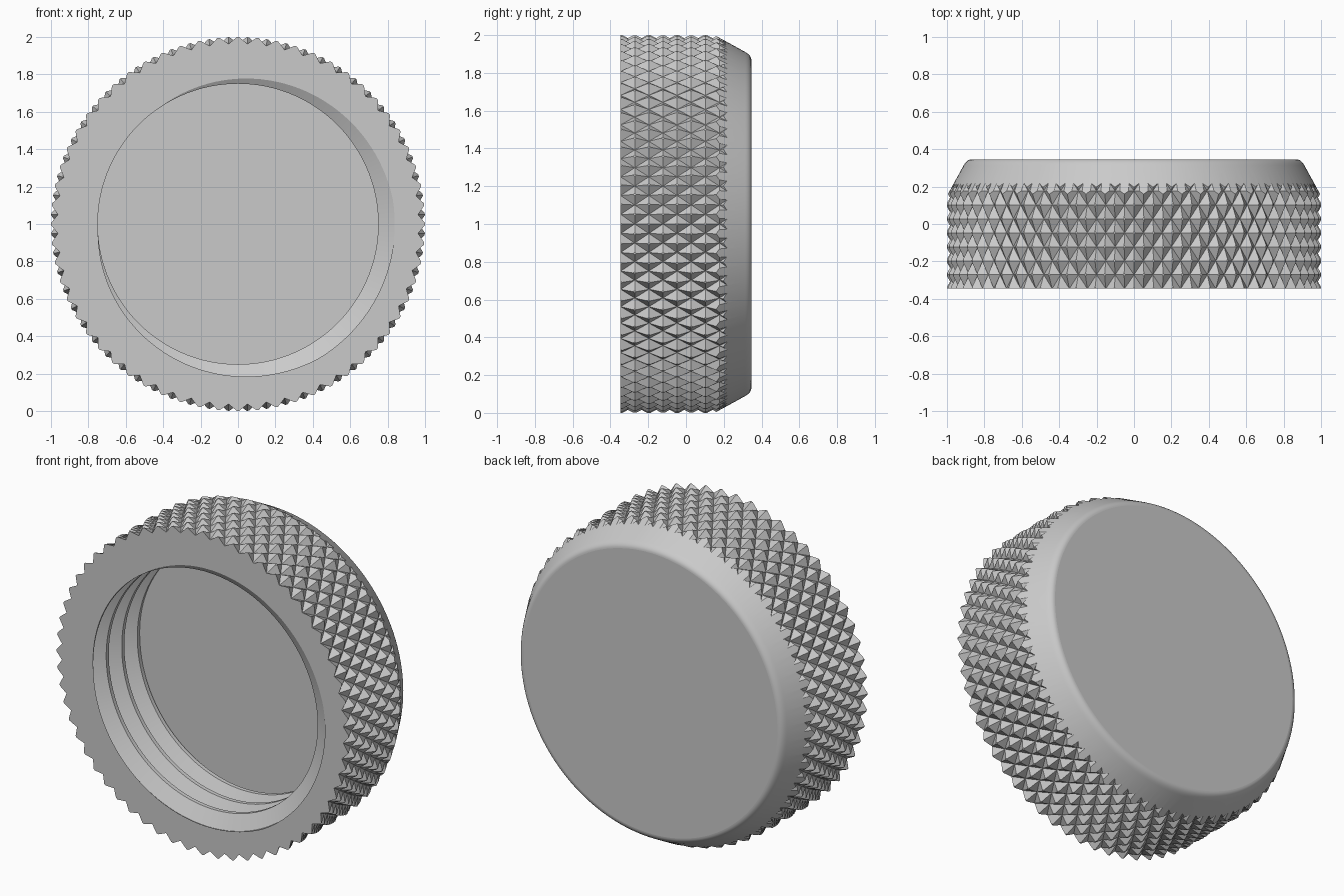
import bpy, bmesh
from math import cos, sin, pi, tau, radians

old = bpy.data.objects.get("Cube")
if old:
    bpy.data.objects.remove(old, do_unlink=True)

TEETH = 60
COLS = TEETH * 2          # columns alternate between tips and valleys
ROW = 0.0747              # axial half pitch of the knurl
FRONT, FLOOR, BACK = -0.346, 0.11, 0.346
TIP, VALLEY = 1.005, 0.964
PITCH, CREST, ROOT = 0.152, 0.75, 0.838
CREST_HALF, ROOT_START = 0.083, 0.405


def polar(r, y, angle):
    return (r * cos(angle), y, 1 + r * sin(angle))


def make_object(name, bm):
    bmesh.ops.remove_doubles(bm, verts=bm.verts, dist=1e-5)
    bmesh.ops.recalc_face_normals(bm, faces=bm.faces)
    mesh = bpy.data.meshes.new(name)
    bm.to_mesh(mesh)
    bm.free()
    obj = bpy.data.objects.new(name, mesh)
    bpy.context.collection.objects.link(obj)
    return obj


def thread_phase(angle):
    return (angle - radians(155)) / tau


def thread_radius(y, angle):
    f = ((y - FRONT) / PITCH + thread_phase(angle)) % 1
    f = min(f, 1 - f)
    t = (f - CREST_HALF) / (ROOT_START - CREST_HALF)
    return CREST + (ROOT - CREST) * min(max(t, 0), 1)


# Knurled outside: checkerboard of tips and valleys, split along the valleys
bm = bmesh.new()
rows = 11
grid = [[bm.verts.new(polar(VALLEY if (i + j) % 2 else TIP, FRONT + ROW * j, tau * i / COLS))
         for i in range(COLS)] for j in range(rows)]
for j in range(rows - 1):
    for i in range(COLS):
        n = (i + 1) % COLS
        a, b, c, d = grid[j][i], grid[j][n], grid[j + 1][n], grid[j + 1][i]
        if (i + j) % 2:
            tris = ((a, b, c), (a, c, d))
        else:
            tris = ((a, b, d), (b, c, d))
        for tri in tris:
            bm.faces.new(tri)
bm.faces.new(grid[-1])

# Flat front rim and cavity floor, both following the thread outline
rim = [bm.verts.new(polar(thread_radius(FRONT, tau * i / COLS), FRONT, tau * i / COLS))
       for i in range(COLS)]
floor = [bm.verts.new(polar(thread_radius(FLOOR, tau * i / COLS), FLOOR, tau * i / COLS))
         for i in range(COLS)]
for i in range(COLS):
    n = (i + 1) % COLS
    bm.faces.new((grid[0][i], grid[0][n], rim[n], rim[i]))
bm.faces.new(floor)

# Internal screw thread: helical strips clamped to the rim and floor
levels = [k + f for k in range(-1, 5)
          for f in (-CREST_HALF, CREST_HALF, ROOT_START, 1 - ROOT_START)]
columns = []
for i in range(COLS + 1):
    angle = tau * i / COLS
    column = []
    for level in levels:
        y = FRONT + PITCH * (level - thread_phase(angle))
        y = min(max(y, FRONT), FLOOR)
        column.append(bm.verts.new(polar(thread_radius(y, angle), y, angle)))
    columns.append(column)
for left, right in zip(columns, columns[1:]):
    for k in range(len(levels) - 1):
        if (left[k].co - left[k + 1].co).length + (right[k].co - right[k + 1].co).length > 1e-5:
            bm.faces.new((left[k], right[k], right[k + 1], left[k + 1]))
cap = make_object("knurled_cap", bm)

# Turned envelope: blunted knurl tips, conical shoulder, rounded back edge
profile = [(1.0, -0.5), (1.0, 0.152)]
for s in range(7):
    t = s / 6
    w = ((1 - t) ** 2, 2 * t * (1 - t), t * t)
    profile.append((0.911 * w[0] + 0.893 * w[1] + 0.868 * w[2],
                    0.313 * w[0] + BACK * w[1] + BACK * w[2]))
SEG = 180
bm = bmesh.new()
rings = [[bm.verts.new(polar(r, y, tau * i / SEG + pi / 500)) for i in range(SEG)]
         for r, y in profile]
for lower, upper in zip(rings, rings[1:]):
    for i in range(SEG):
        n = (i + 1) % SEG
        bm.faces.new((lower[i], lower[n], upper[n], upper[i]))
bm.faces.new(rings[0])
bm.faces.new(rings[-1])
envelope = make_object("shoulder_cutter", bm)
envelope.hide_render = True

# Turn the shoulder onto the knurled blank
mod = cap.modifiers.new("shoulder", 'BOOLEAN')
mod.operation = 'INTERSECT'
mod.solver = 'EXACT'
mod.object = envelope
bpy.ops.object.select_all(action='DESELECT')
cap.select_set(True)
bpy.context.view_layer.objects.active = cap
bpy.ops.object.modifier_apply(modifier=mod.name)
bpy.data.objects.remove(envelope, do_unlink=True)

# Plain grey metal
grey = bpy.data.materials.new("plain grey")
grey.use_nodes = True
colour = (0.59, 0.59, 0.59, 1)
grey.diffuse_color = colour
grey.node_tree.nodes["Principled BSDF"].inputs["Base Color"].default_value = colour
cap.data.materials.clear()
cap.data.materials.append(grey)

# Smooth turned surfaces, with flat front rim, floor and back
bpy.ops.object.shade_smooth_by_angle(angle=radians(25))
for face in cap.data.polygons:
    if abs(face.normal.y) > 0.999:
        face.use_smooth = False
